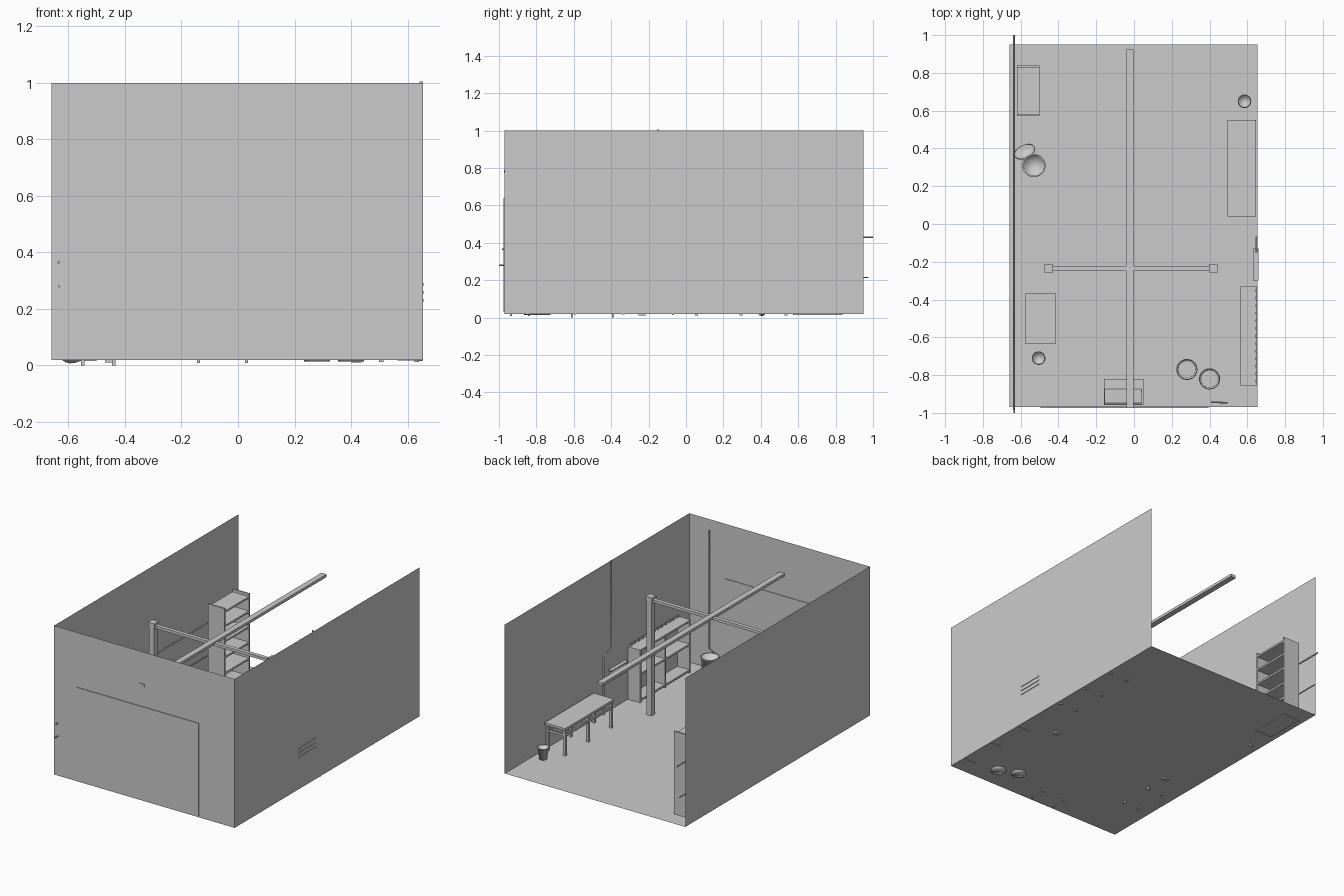
import bpy, bmesh, math
from mathutils import Vector, Matrix

if "Cube" in bpy.data.objects:
    bpy.data.objects.remove(bpy.data.objects["Cube"])


def finish(name, bm, smooth=False):
    me = bpy.data.meshes.new(name)
    bm.to_mesh(me)
    bm.free()
    if smooth:
        for p in me.polygons:
            p.use_smooth = True
    ob = bpy.data.objects.new(name, me)
    bpy.context.collection.objects.link(ob)
    return ob


def boxes(name, specs):
    """One object from (x0, x1, y0, y1, z0, z1) boxes."""
    bm = bmesh.new()
    for x0, x1, y0, y1, z0, z1 in specs:
        m = Matrix.Translation(((x0 + x1) / 2, (y0 + y1) / 2, (z0 + z1) / 2)) @ \
            Matrix.Diagonal((x1 - x0, y1 - y0, z1 - z0, 1))
        bmesh.ops.create_cube(bm, size=1, matrix=m)
    return finish(name, bm)


def lathe(name, profile, loc, seg=24):
    """Spin an (r, z) profile around the z axis."""
    bm = bmesh.new()
    vs = [bm.verts.new((r, 0, z)) for r, z in profile]
    es = [bm.edges.new(p) for p in zip(vs, vs[1:])]
    bmesh.ops.spin(bm, geom=vs + es, cent=(0, 0, 0), axis=(0, 0, 1),
                   angle=math.tau, steps=seg)
    bmesh.ops.remove_doubles(bm, verts=bm.verts, dist=1e-5)
    ob = finish(name, bm, True)
    ob.location = loc
    return ob


def pipe(name, pts, r):
    cu = bpy.data.curves.new(name, 'CURVE')
    cu.dimensions = '3D'
    cu.bevel_depth = r
    cu.bevel_resolution = 1
    cu.use_fill_caps = True
    sp = cu.splines.new('POLY')
    sp.points.add(len(pts) - 1)
    for p, c in zip(sp.points, pts):
        p.co = (*c, 1)
    ob = bpy.data.objects.new(name, cu)
    bpy.context.collection.objects.link(ob)
    return ob


def legs(xs, ys, w, z0, z1):
    return [(x - w / 2, x + w / 2, y - w / 2, y + w / 2, z0, z1) for x in xs for y in ys]


# Room shell: thin floor and three walls, open at the back and top
X0, X1, Y0, Y1, ZF = -0.66, 0.655, -0.97, 0.95, 0.02
shell = {
    "floor": [(X0, Y0, ZF), (X1, Y0, ZF), (X1, Y1, ZF), (X0, Y1, ZF)],
    "front_wall": [(X0, Y0, ZF), (X1, Y0, ZF), (X1, Y0, 1), (X0, Y0, 1)],
    "left_wall": [(X0, Y1, ZF), (X0, Y0, ZF), (X0, Y0, 1), (X0, Y1, 1)],
    "right_wall": [(X1, Y0, ZF), (X1, Y1, ZF), (X1, Y1, 1), (X1, Y0, 1)],
}
for name, corners in shell.items():
    bm = bmesh.new()
    bm.faces.new([bm.verts.new(c) for c in corners])
    finish(name, bm)

# Garage door
boxes("garage_door", [(-0.495, 0.395, -0.975, -0.966, 0.03, 0.64)])

# Posts with caps, and crossing roof beams
for side, x in (("left", -0.452), ("right", 0.42)):
    boxes(side + "_post", [(x - .018, x + .018, -.253, -.217, 0.01, 0.79),
                           (x - .023, x + .023, -.258, -.212, 0.775, 0.80)])
boxes("cross_beam", [(-0.45, 0.42, -0.248, -0.222, 0.767, 0.785)])
boxes("long_beam", [(-0.04, -0.002, -0.974, 0.925, 0.772, 0.79)])

# Workbench on the right wall
boxes("workbench_top", [(0.495, 0.645, 0.04, 0.55, 0.19, 0.205)])
boxes("workbench_frame", legs((0.507, 0.632), (0.055, 0.295, 0.535), 0.016, 0.012, 0.19)
      + [(x - .005, x + .005, 0.055, 0.535, 0.145, 0.16) for x in (0.507, 0.632)]
      + [(0.507, 0.632, y - .005, y + .005, 0.145, 0.16) for y in (0.055, 0.295, 0.535)])

# Low storage cabinet on the right wall
boxes("low_cabinet",
      [(0.565, 0.652, y, y + .012, 0.017, 0.36) for y in (-0.855, -0.6, -0.342)]
      + [(0.565, 0.652, -0.855, -0.33, z, z + .012) for z in (0.03, 0.2, 0.355)])
boxes("cabinet_pegs", [(0.643, 0.652, -0.84 + i * .04, -0.825 + i * .04, 0.367, 0.382)
                       for i in range(13)])

# Small slatted wall rack
boxes("wall_rack", [(0.63, 0.659, -0.3, -0.13, z, z + .008) for z in (0.226, 0.254, 0.282)])

# Tall shelf unit on the left wall
boxes("tall_shelf",
      [(-0.62, -0.5, y, y + .01, 0.015, 0.565) for y in (0.573, 0.828)]
      + [(-0.62, -0.5, 0.58, 0.83, z, z + .012) for z in (0.015, 0.13, 0.235, 0.34, 0.44, 0.535)])

# Side table near the left wall
boxes("side_table", [(-0.575, -0.415, -0.635, -0.365, 0.185, 0.2)]
      + legs((-0.55, -0.44), (-0.61, -0.39), 0.012, 0.0, 0.185))

# Bench seat with sloping back by the door
boxes("bench_seat", [(-0.16, 0.05, -0.955, -0.82, 0.11, 0.125)]
      + legs((-0.14, 0.03), (-0.935, -0.84), 0.01, 0.008, 0.11))
back = boxes("bench_back", [(-0.1, 0.095, -0.006, 0.006, -0.075, 0.075)])
back.location = (-0.055, -0.915, 0.19)
back.rotation_euler = (math.radians(30), 0, 0)

# Open bins and buckets with tapered sides
for i, (x, y) in enumerate(((0.28, -0.77), (0.4, -0.82))):
    lathe(f"bin_{i + 1}", [(0, .013), (.046, .013), (.053, .175), (.056, .175), (.056, .183), (.051, .183)], (x, y, 0))
for i, (x, y) in enumerate(((0.585, 0.65), (-0.505, -0.71))):
    lathe(f"bucket_{i + 1}", [(0, .022), (.024, .022), (.033, .095), (.036, .095), (.036, .1), (.032, .1)], (x, y, 0))

# Round can with its lid leaning beside it
lathe("round_can", [(0, .022), (.048, .022), (.058, .18), (.062, .18), (.062, .188), (.054, .188), (.05, .03), (0, .03)],
      (-0.53, 0.31, 0))
lid = lathe("can_lid", [(0, .012), (.045, .008), (.058, 0), (.058, -.008), (0, -.003)], (-0.58, 0.385, 0.06))
lid.rotation_mode = 'QUATERNION'
lid.rotation_quaternion = Vector((0, 0, 1)).rotation_difference(Vector((-.35, .75, .55)))

# Wall pipes
pipe("right_wall_pipe", [(.648, -.15, 1.005), (.648, -.15, .43), (.648, -.07, .40), (.648, -.07, .015)], .005)
pipe("front_wall_pipe", [(.493, -.947, .94), (.493, -.947, .16), (.41, -.942, .12), (.41, -.942, .02)], .005)
pipe("left_pipe_upper", [(-.635, -.985, .365), (-.635, -.6, .365), (-.635, -.5, .43), (-.635, 1, .43)], .005)
pipe("left_pipe_lower", [(-.633, -1, .28), (-.633, -.6, .28), (-.633, -.5, .215), (-.633, .975, .215)], .004)
